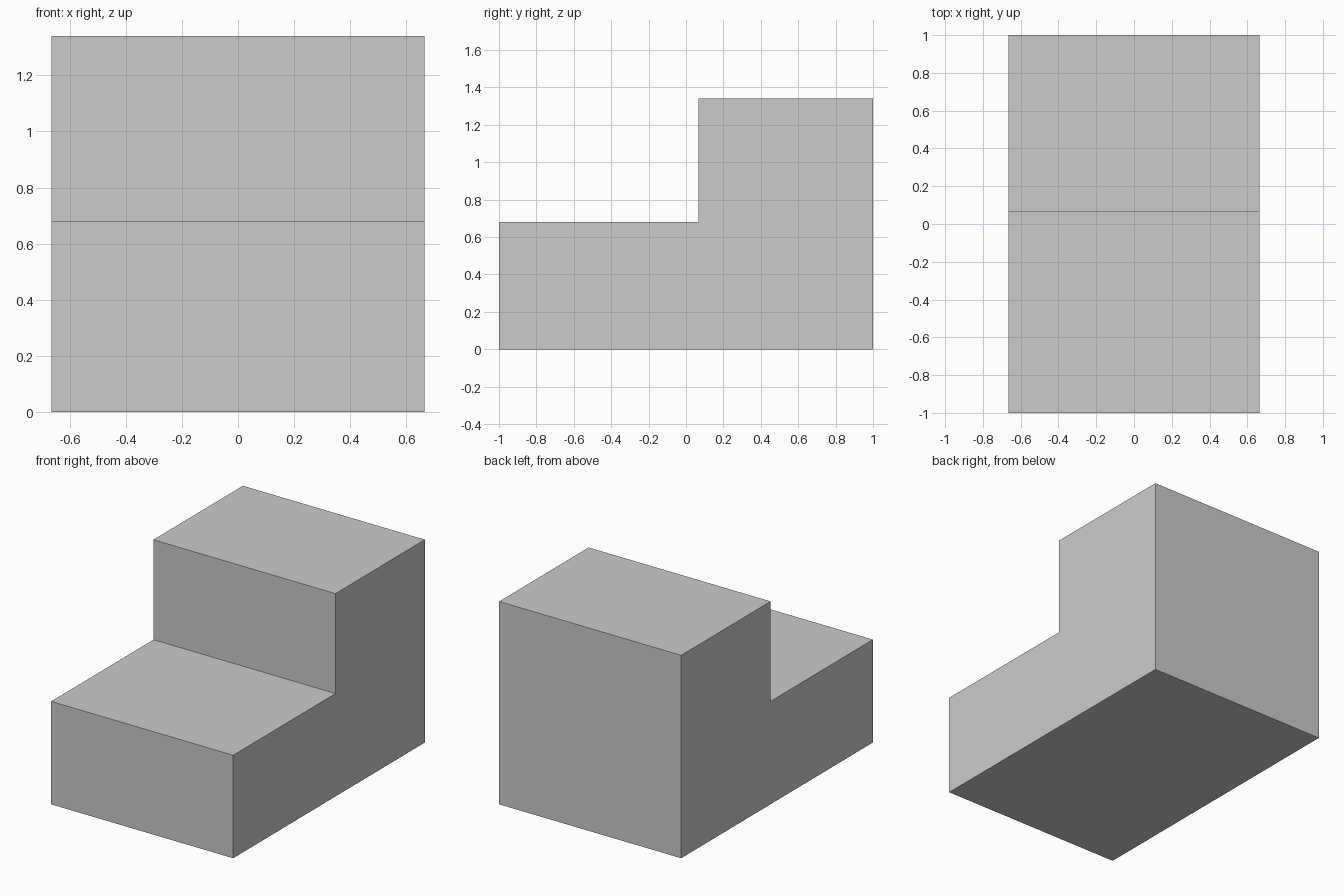
import bpy, bmesh

if "Cube" in bpy.data.objects:
    bpy.data.objects.remove(bpy.data.objects["Cube"])

HALF_W = 0.665

# Stepped side profile (y, z), extruded across the width
profile = [(-1, 0), (1, 0), (1, 1.34), (0.067, 1.34), (0.067, 0.68), (-1, 0.68)]

bm = bmesh.new()
side = bm.faces.new([bm.verts.new((-HALF_W, y, z)) for y, z in profile])
ext = bmesh.ops.extrude_face_region(bm, geom=[side])
verts = [g for g in ext["geom"] if isinstance(g, bmesh.types.BMVert)]
bmesh.ops.translate(bm, verts=verts, vec=(2 * HALF_W, 0, 0))
bmesh.ops.recalc_face_normals(bm, faces=bm.faces)

# Two-level step block
mesh = bpy.data.meshes.new("step_block")
bm.to_mesh(mesh)
bm.free()
bpy.context.collection.objects.link(bpy.data.objects.new("step_block", mesh))
